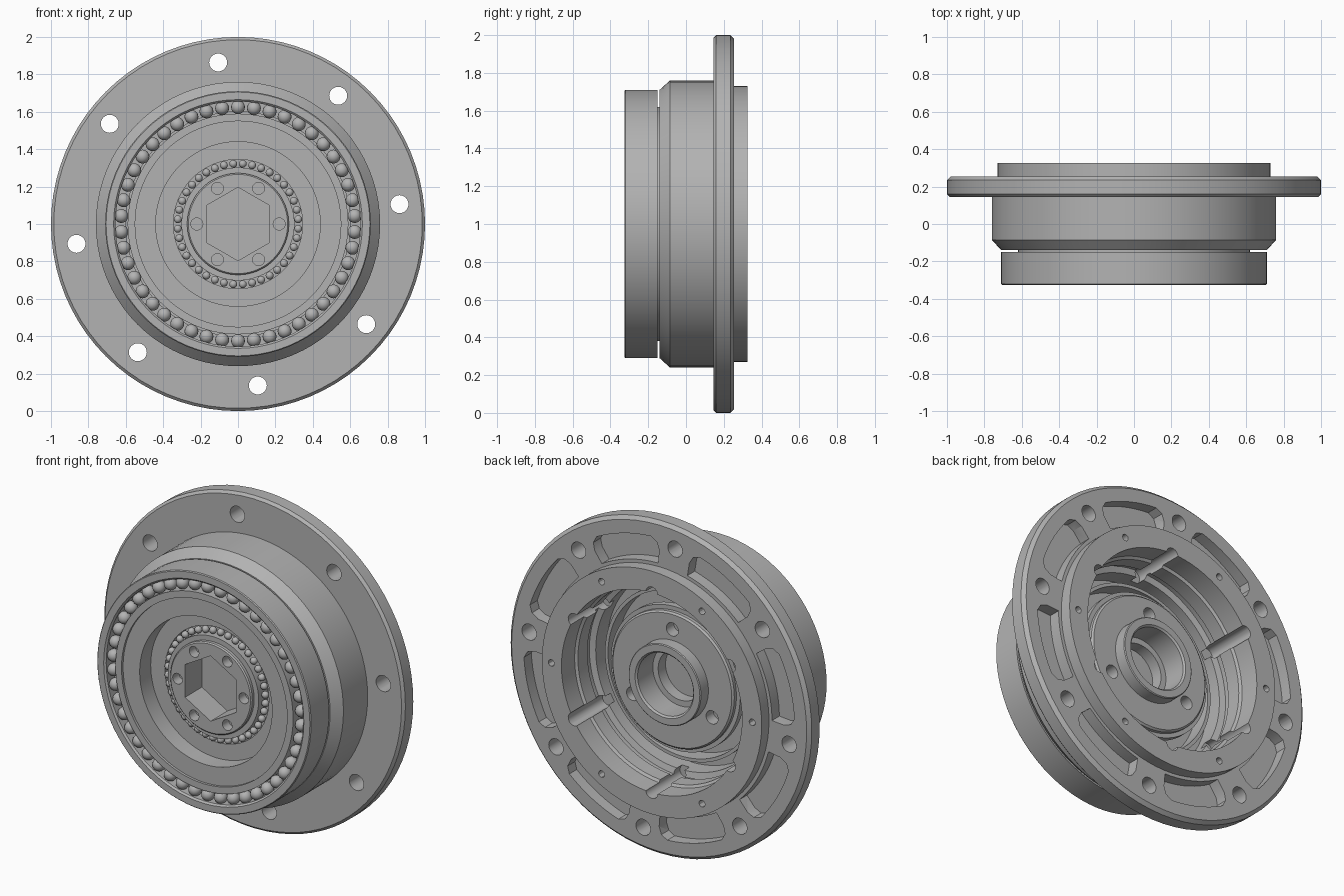
import bpy, bmesh
from math import cos, sin, pi, radians
from mathutils import Matrix, Vector

if "Cube" in bpy.data.objects:
    bpy.data.objects.remove(bpy.data.objects["Cube"])

steel = bpy.data.materials.new("steel grey")
steel.use_nodes = True
GREY = (0.45, 0.45, 0.45, 1)
steel.diffuse_color = GREY
steel.node_tree.nodes["Principled BSDF"].inputs["Base Color"].default_value = GREY
CENTRE = Vector((0, 0, 1))


def make(name, bm):
    bmesh.ops.recalc_face_normals(bm, faces=bm.faces)
    mesh = bpy.data.meshes.new(name)
    bm.to_mesh(mesh)
    bm.free()
    mesh.materials.append(steel)
    ob = bpy.data.objects.new(name, mesh)
    bpy.context.collection.objects.link(ob)
    return ob


def lathe(name, profile, steps=80):
    """Turn a closed (radius, y) profile about the y axis."""
    bm = bmesh.new()
    vs = [bm.verts.new((r, y, 1)) for r, y in profile]
    es = [bm.edges.new((a, b)) for a, b in zip(vs, vs[1:] + vs[:1])
          if a.co.x + b.co.x > 0]
    bmesh.ops.spin(bm, geom=vs + es, cent=CENTRE, axis=(0, 1, 0),
                   angle=2 * pi, steps=steps, use_merge=True)
    bmesh.ops.remove_doubles(bm, verts=bm.verts, dist=0.0001)
    return make(name, bm)


def polar(r, deg):
    return r * cos(radians(deg)), r * sin(radians(deg))


def circle(radius, at=0, deg=0, n=24):
    cx, cz = polar(at, deg)
    return [(cx + x, cz + z) for x, z in
            (polar(radius, 30 + 360 * i / n) for i in range(n))]


def slot(mid):
    """Curved pocket outline with rounded outer corners."""
    inner = [polar(0.75, mid + a) for a in range(-15, 16, 3)]
    outer = [polar(0.9, mid + a) for a in range(12, -13, -3)]
    right = [polar(0.83, mid + 15.5), polar(0.875, mid + 14.5)]
    left = [polar(0.875, mid - 14.5), polar(0.83, mid - 15.5)]
    return inner + right + outer + left


def cut(ob, outlines):
    """Cut extruded outlines, given as (points, y0, y1), out of an object."""
    bm = bmesh.new()
    for pts, y0, y1 in outlines:
        a, b = ([bm.verts.new((x, y, 1 + z)) for x, z in pts] for y in (y0, y1))
        bm.faces.new(a)
        bm.faces.new(b[::-1])
        for i in range(len(pts)):
            bm.faces.new((a[i - 1], a[i], b[i], b[i - 1]))
    cutter = make("cutter", bm)
    mod = ob.modifiers.new("holes", "BOOLEAN")
    mod.operation, mod.solver, mod.object = "DIFFERENCE", "EXACT", cutter
    deps = bpy.context.evaluated_depsgraph_get()
    ob.data = bpy.data.meshes.new_from_object(ob.evaluated_get(deps))
    ob.modifiers.clear()
    bpy.data.objects.remove(cutter)


def balls(name, count, ring, radius, y):
    bm = bmesh.new()
    for i in range(count):
        x, z = polar(ring, 360 * (i + 0.5) / count)
        bmesh.ops.create_uvsphere(bm, u_segments=16, v_segments=10, radius=radius,
                                  matrix=Matrix.Translation((x, y, 1 + z)))
    return make(name, bm)


# Flanged housing with stepped bore
housing = lathe("flanged_housing", [
    (0.985, 0.145), (1, 0.16), (1, 0.235), (0.98, 0.255), (0.73, 0.255),
    (0.73, 0.325), (0.6, 0.325), (0.6, 0.2), (0.585, 0.19), (0.585, 0.1),
    (0.6, 0.09), (0.6, 0.06), (0.565, 0.05), (0.565, -0.14), (0.71, -0.14),
    (0.76, -0.085), (0.76, 0.145)])
holes = []
for k in range(8):
    holes.append((circle(0.048, 0.87, 7 + 45 * k), 0, 0.4))   # bolt holes
    holes.append((slot(29.5 + 45 * k), 0.185, 0.4))           # lightening pockets
for k in range(6):
    holes.append((circle(0.02, 0.667, 60 * k, 12), 0.24, 0.4))    # tapped holes
    holes.append((circle(0.04, 0.595, 30 + 60 * k, 16), 0, 0.4))  # bore grooves
cut(housing, holes)

# Large bearing: outer race, balls, dished inner race
outer_race = lathe("bearing_outer_race", [
    (0.665, -0.325), (0.705, -0.325), (0.71, -0.32), (0.71, -0.15),
    (0.6, -0.15), (0.6, -0.25), (0.655, -0.25), (0.655, -0.315)])
large_balls = balls("large_bearing_balls", 46, 0.625, 0.037, -0.285)
dish = lathe("dished_inner_race", [
    (0.59, -0.32), (0.55, -0.32), (0.55, -0.305), (0.44, -0.305), (0.44, -0.2),
    (0.345, -0.2), (0.345, -0.15), (0.2, -0.15), (0.2, -0.06), (0.62, -0.06),
    (0.62, -0.2), (0.59, -0.2)])
small_balls = balls("small_bearing_balls", 40, 0.323, 0.021, -0.2)

# Thin cup wall standing inside the bore
cup = lathe("inner_cup_wall", [
    (0.51, -0.07), (0.51, 0.04), (0.49, 0.04), (0.49, -0.07)])

# Central hub with hexagonal socket, rear disc and tube
hub = lathe("central_hub", [
    (0, -0.26), (0.265, -0.26), (0.272, -0.253), (0.272, -0.235), (0.302, -0.235),
    (0.302, -0.1), (0.36, -0.1), (0.36, 0.06), (0.43, 0.06), (0.43, 0.1),
    (0.405, 0.1), (0.405, 0.12), (0.395, 0.13), (0.24, 0.13), (0.24, 0.2),
    (0.235, 0.205), (0.195, 0.205), (0.185, 0.195), (0.185, 0.05),
    (0.15, 0.05), (0.15, -0.02), (0, -0.02)])
holes = [(circle(0.196, n=6), -0.4, -0.1)]
holes += [(circle(0.032, 0.22, 60 * k), -0.4, -0.2) for k in range(6)]
holes += [(circle(0.04, 0.305, 90 + 120 * k), 0.06, 0.3) for k in range(3)]
cut(hub, holes)

# Smooth shading with crisp edges
for ob in (housing, outer_race, large_balls, dish, small_balls, cup, hub):
    bpy.ops.object.select_all(action="DESELECT")
    ob.select_set(True)
    bpy.context.view_layer.objects.active = ob
    bpy.ops.object.shade_smooth_by_angle(angle=radians(30))
